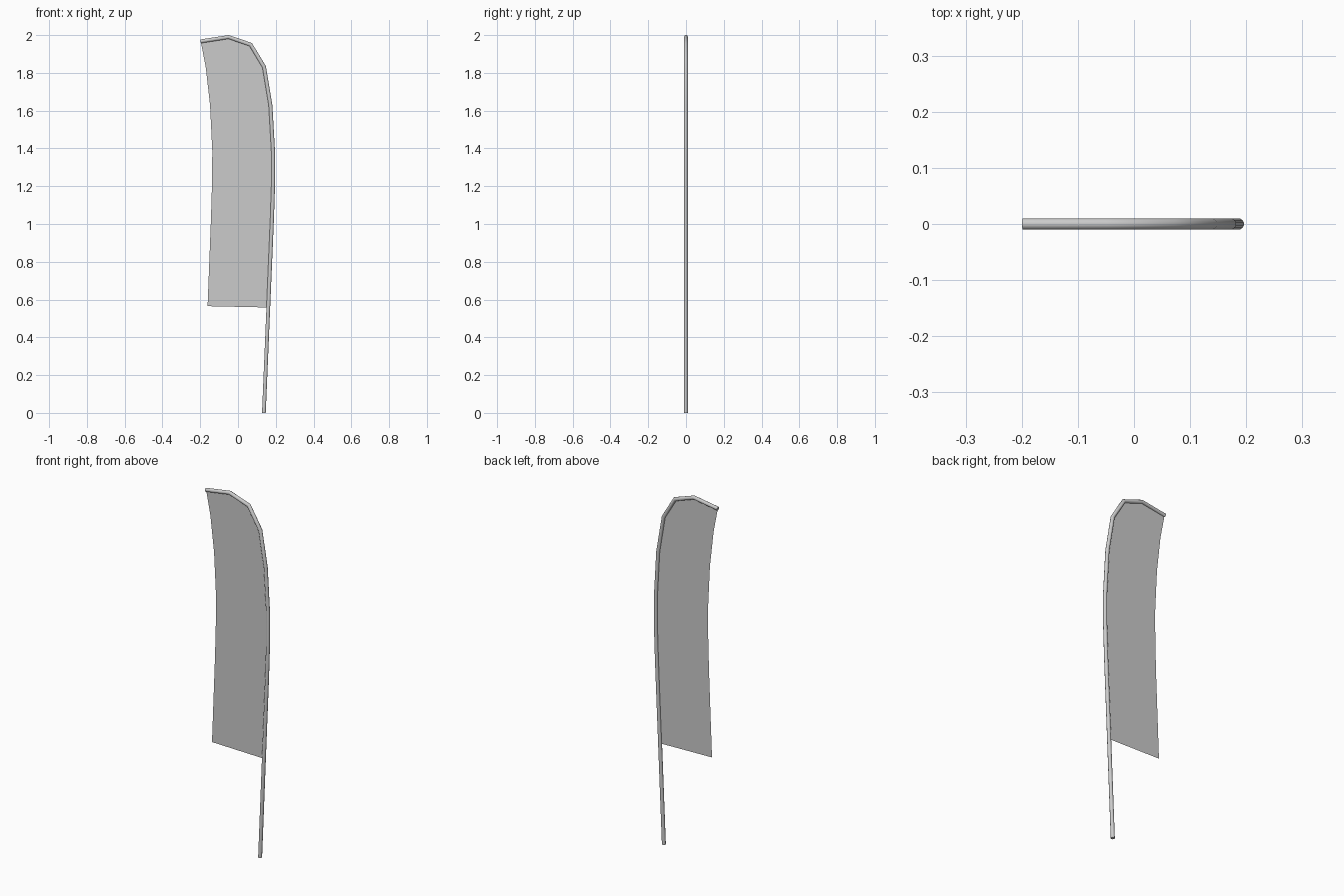
import bpy, bmesh, math
from mathutils import Vector

if "Cube" in bpy.data.objects:
    bpy.data.objects.remove(bpy.data.objects["Cube"])

RADIUS = 0.0102
SIDES = 12

# Pole centre line (x, z), bottom to tip
POLE = [(0.137, 0), (0.1605, 0.558), (0.1805, 1.03), (0.186, 1.2), (0.186, 1.385),
        (0.172, 1.63), (0.138, 1.832), (0.067, 1.95), (-0.05, 1.99), (-0.198, 1.967)]
# Free edge of the cloth (x, z), bottom to top
FREE = [(-0.161, 0.565), (-0.143, 1.03), (-0.138, 1.2), (-0.136, 1.385),
        (-0.148, 1.63), (-0.171, 1.832), (-0.196, 1.96)]


def finish(name, bm):
    mesh = bpy.data.meshes.new(name)
    bm.to_mesh(mesh)
    bm.free()
    obj = bpy.data.objects.new(name, mesh)
    bpy.context.collection.objects.link(obj)
    return obj


# Pole: round tube with mitred bends and closed ends
bm = bmesh.new()
pts = [Vector((x, 0, z)) for x, z in POLE]
rings = []
for i, p in enumerate(pts):
    before = (p - pts[i - 1]).normalized() if i else Vector((0, 0, 1))
    after = (pts[i + 1] - p).normalized() if i < len(pts) - 1 else before
    tangent = (before + after).normalized()
    side = Vector((tangent.z, 0, -tangent.x)) / tangent.dot(after)
    ring = []
    for k in range(SIDES):
        a = 2 * math.pi * (k + 0.5) / SIDES
        ring.append(bm.verts.new(p + RADIUS * (math.cos(a) * side + Vector((0, math.sin(a), 0)))))
    rings.append(ring)
for lo, hi in zip(rings, rings[1:]):
    for k in range(SIDES):
        n = (k + 1) % SIDES
        bm.faces.new((lo[k], lo[n], hi[n], hi[k]))
bm.faces.new(rings[0][::-1])
bm.faces.new(rings[-1])
for v in rings[0]:
    v.co.z = 0
bmesh.ops.recalc_face_normals(bm, faces=bm.faces)
pole = finish("pole", bm)
bpy.context.view_layer.objects.active = pole
pole.select_set(True)
bpy.ops.object.shade_smooth_by_angle(angle=math.radians(40))

# Cloth: flat sheet from the free edge to the pole
bm = bmesh.new()
free = [bm.verts.new((x, 0, z)) for x, z in FREE]
bound = [bm.verts.new((x, 0, z)) for x, z in POLE[1:]]
for i in range(5):
    bm.faces.new((free[i], bound[i], bound[i + 1], free[i + 1]))
# Top section under the curved tip of the pole
bm.faces.new([free[5]] + bound[5:] + [free[6]])
finish("flag_cloth", bm)
